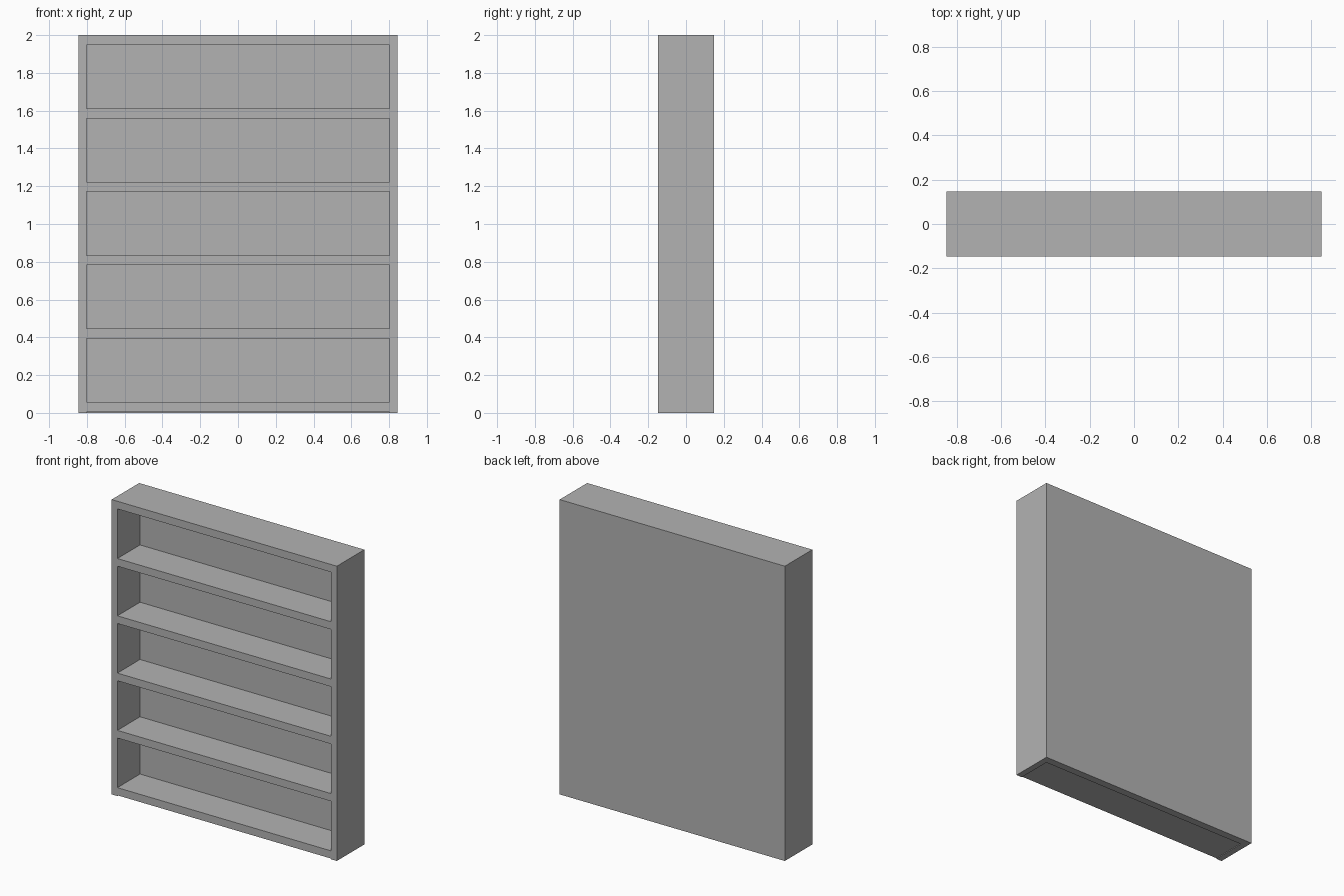
import bpy

# Remove the default cube
cube = bpy.data.objects.get("Cube")
if cube:
    bpy.data.objects.remove(cube, do_unlink=True)

# Single flat grey
grey = bpy.data.materials.new("plain_grey")
grey.use_nodes = True
colour = (0.45, 0.45, 0.45, 1)
grey.diffuse_color = colour
grey.node_tree.nodes["Principled BSDF"].inputs["Base Color"].default_value = colour

# Overall sizes
half_width, half_depth, height = 0.845, 0.147, 2.0
board = 0.052                      # thickness of shelves and back
side = 0.043                       # thickness of side panels
inner = half_width - side
back_front = half_depth - board    # front face of the back panel


def box(name, low, high):
    """Box between two opposite corners."""
    bpy.ops.mesh.primitive_cube_add(size=1, location=[(a + b) / 2 for a, b in zip(low, high)])
    obj = bpy.context.object
    obj.name = name
    obj.scale = [b - a for a, b in zip(low, high)]
    bpy.ops.object.transform_apply(location=False, rotation=False, scale=True)
    obj.data.materials.append(grey)
    return obj


# Side panels, full height and depth
box("left_side", (inner, -half_depth, 0), (half_width, half_depth, height))
box("right_side", (-half_width, -half_depth, 0), (-inner, half_depth, height))

# Back panel between the sides
box("back_panel", (-inner, back_front, 0), (inner, half_depth, height))

# Bottom board (just off the floor), shelves and top board, evenly spaced
bottom = 0.005
count = 6
step = (height - board - bottom) / (count - 1)
names = ["bottom_board", "shelf_1", "shelf_2", "shelf_3", "shelf_4", "top_board"]
for i, name in enumerate(names):
    z = bottom + i * step
    box(name, (-inner, -half_depth, z), (inner, back_front, z + board))
